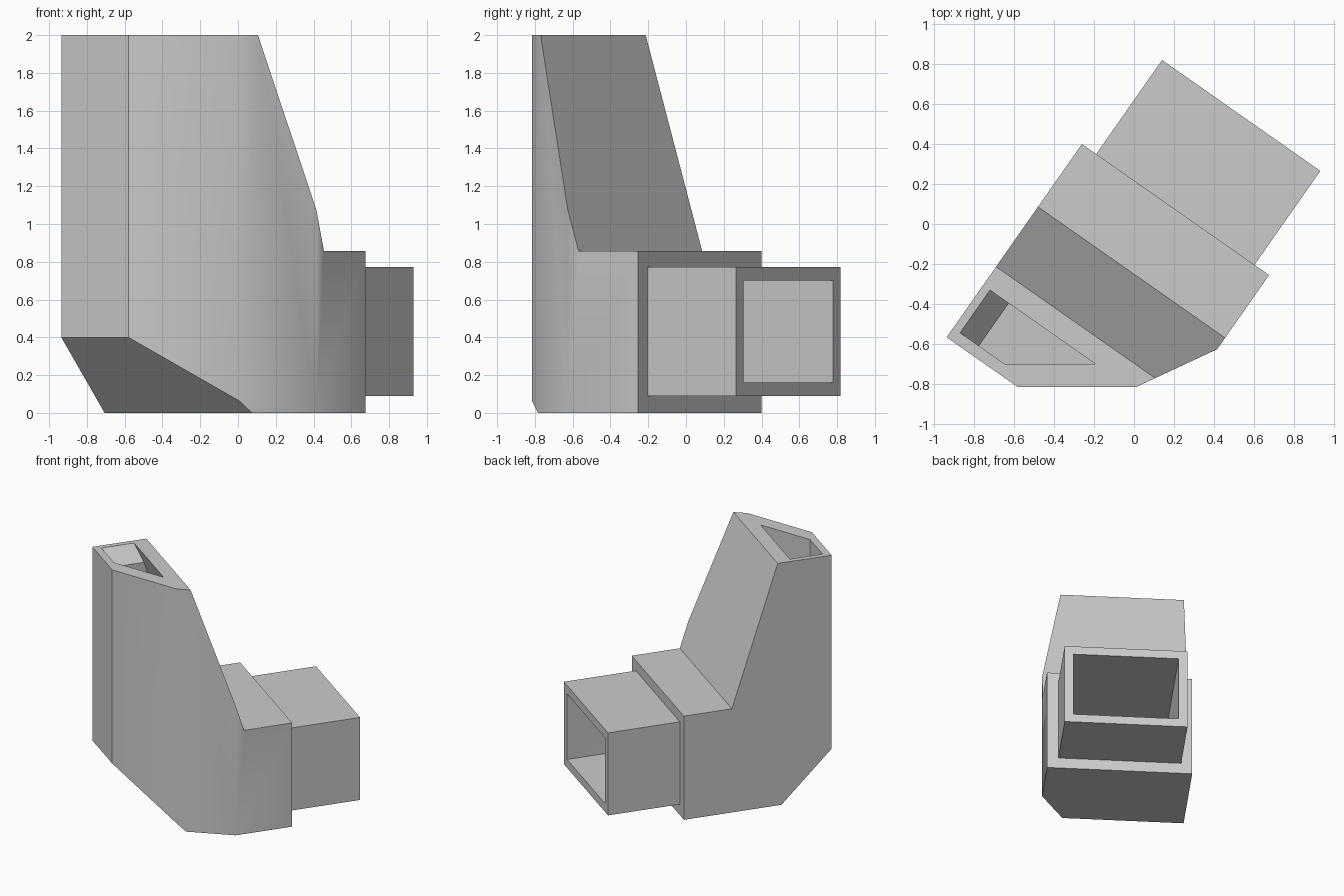
import bpy, bmesh
from math import radians, sin, cos
from mathutils import Vector

cube = bpy.data.objects.get("Cube")
if cube:
    bpy.data.objects.remove(cube, do_unlink=True)

# Duct axes: "along" runs front to back, "across" runs towards the bevelled side
TURN = radians(35)
AXES = {
    "along": Vector((sin(TURN), cos(TURN), 0)),
    "across": Vector((cos(TURN), -sin(TURN), 0)),
    "up": Vector((0, 0, 1)),
}


def prism(name, points, axis_a, axis_b, axis_depth, start, end):
    """Extrude a flat outline between two depths on the third axis."""
    a, b, d = AXES[axis_a], AXES[axis_b], AXES[axis_depth]
    bm = bmesh.new()
    face = bm.faces.new([bm.verts.new(a * p + b * q + d * start) for p, q in points])
    top = bmesh.ops.extrude_face_region(bm, geom=[face])["geom"]
    verts = [v for v in top if isinstance(v, bmesh.types.BMVert)]
    bmesh.ops.translate(bm, verts=verts, vec=d * (end - start))
    bmesh.ops.recalc_face_normals(bm, faces=bm.faces)
    mesh = bpy.data.meshes.new(name)
    bm.to_mesh(mesh)
    bm.free()
    obj = bpy.data.objects.new(name, mesh)
    bpy.context.collection.objects.link(obj)
    return obj


def combine(target, tool, operation):
    """Apply a boolean and discard the tool."""
    mod = target.modifiers.new("combine", "BOOLEAN")
    mod.operation = operation
    mod.solver = "EXACT"
    mod.object = tool
    bpy.context.view_layer.objects.active = target
    bpy.ops.object.modifier_apply(modifier=mod.name)
    bpy.data.objects.remove(tool, do_unlink=True)


# Outer body: side profile trimmed by the bevelled plan
profile = [(-1, 0.4), (-1, 2), (-0.57, 2), (-0.205, 0.857), (0.178, 0.857),
           (0.178, 0), (-0.6, 0)]
plan = [(-1, -0.442), (-1, -0.008), (-0.662, 0.475), (-0.274, 0.699),
        (0.3, 0.699), (0.3, -0.442)]
duct = prism("duct_body", profile, "along", "up", "across", -0.6, 0.8)
combine(duct, prism("body_plan", plan, "along", "across", "up", -0.1, 2.1), "INTERSECT")

# Rear connector
socket = [(-0.355, 0.09), (0.61, 0.09), (0.61, 0.772), (-0.355, 0.772)]
combine(duct, prism("rear_connector", socket, "across", "up", "along", 0, 0.751), "UNION")

# Air passage from the rear opening up to the top opening
inner_profile = [(-0.943, 0.506), (-0.943, 2.1), (-0.715, 2.1), (-0.268, 0.702),
                 (0.9, 0.702), (0.9, 0.16), (-0.597, 0.16)]
inner_plan = [(-0.943, -0.4), (-0.943, -0.127), (-0.55, 0.435), (-0.366, 0.541),
              (1, 0.541), (1, -0.4)]
passage = prism("passage", inner_profile, "along", "up", "across", -0.6, 0.8)
combine(passage, prism("passage_plan", inner_plan, "along", "across", "up", -0.1, 2.2),
        "INTERSECT")

# Thick side wall with a sloped lip under the top opening
wall = [(-0.6, -0.1), (-0.285, -0.1), (-0.285, 1.885), (-0.4, 2), (-0.6, 2)]
combine(passage, prism("side_wall", wall, "across", "up", "along", -1.3, 1.2), "DIFFERENCE")
combine(duct, passage, "DIFFERENCE")

# Grey plastic
grey = bpy.data.materials.new("light_grey")
grey.use_nodes = True
colour = (0.6, 0.6, 0.6, 1)
grey.diffuse_color = colour
for node in grey.node_tree.nodes:
    if node.type == "BSDF_PRINCIPLED":
        node.inputs["Base Color"].default_value = colour
duct.data.materials.clear()
duct.data.materials.append(grey)

# Soften only the shallow bevels
bpy.ops.object.select_all(action="DESELECT")
duct.select_set(True)
bpy.context.view_layer.objects.active = duct
bpy.ops.object.shade_smooth_by_angle(angle=radians(32))
